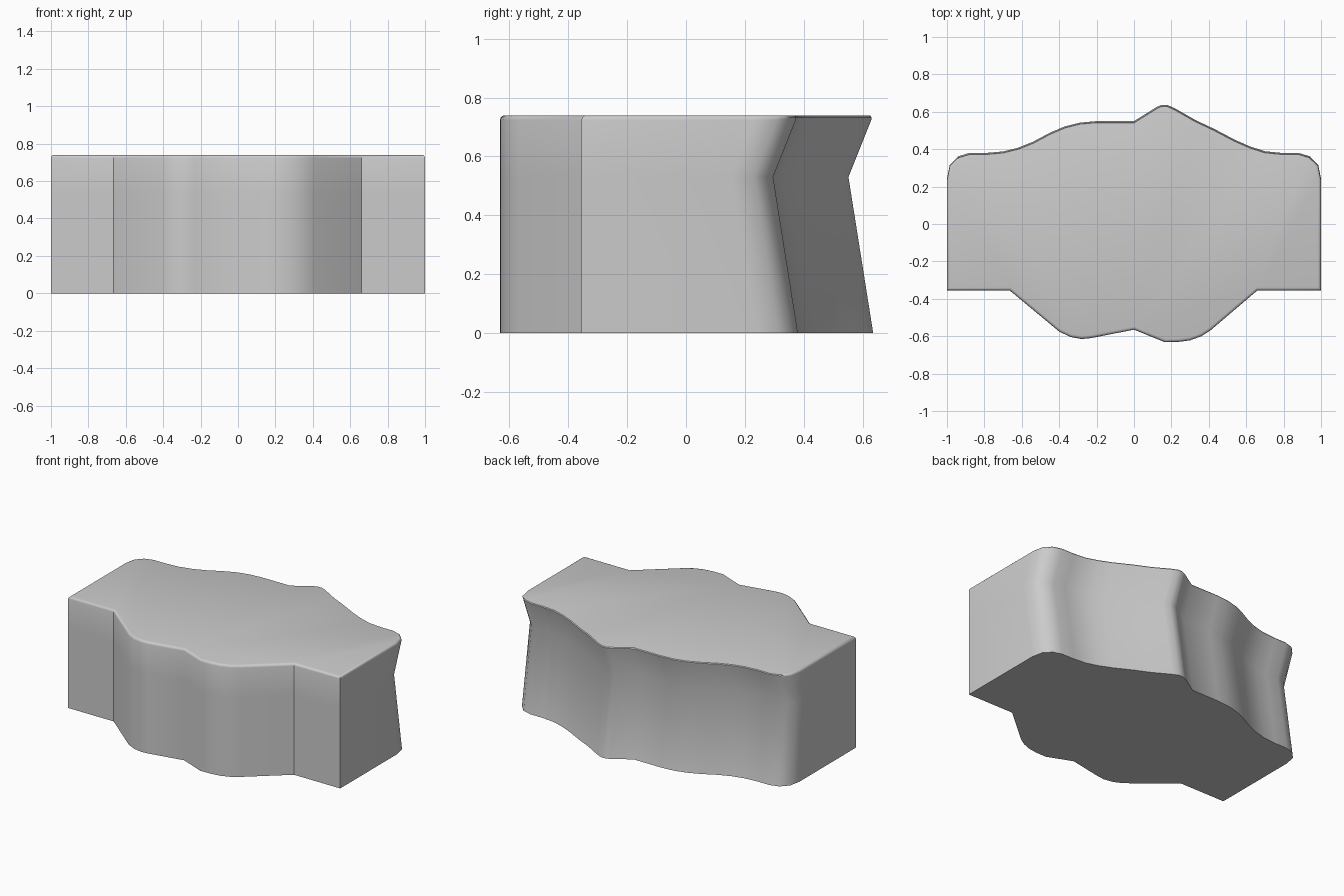
import bpy, bmesh

if "Cube" in bpy.data.objects:
    bpy.data.objects.remove(bpy.data.objects["Cube"])

# Back outline, left to right
corner = [(1, .24), (.985, .315), (.94, .362), (.88, .38), (.79, .38)]
back = [(-x, y) for x, y in corner] + [
    (-.7, .388), (-.62, .408), (-.54, .44), (-.45, .488), (-.37, .522),
    (-.29, .542), (-.2, .55), (0, .55), (.12, .625), (.145, .636), (.18, .636),
    (.22, .618), (.33, .555), (.43, .508), (.54, .45), (.62, .415), (.7, .389)
] + corner[::-1]

# Front outline, right to left
front = [(1, -.355), (.66, -.355), (.41, -.568), (.36, -.6), (.3, -.622),
         (.24, -.63), (.165, -.632), (0, -.565), (-.23, -.61), (-.28, -.615),
         (-.34, -.604), (-.4, -.575), (-.665, -.355), (-1, -.355)]

# Height and inward shift of the back for each ring
layers = [(0, 0), (.53, .084), (.74, 0)]

bm = bmesh.new()
rings = []
for z, shift in layers:
    ring = [bm.verts.new((x, y - shift, z)) for x, y in back]
    ring += [bm.verts.new((x, y, z)) for x, y in front]
    rings.append(ring)

# Walls
n = len(rings[0])
for low, high in zip(rings, rings[1:]):
    for i in range(n):
        j = (i + 1) % n
        bm.faces.new((low[i], low[j], high[j], high[i]))

# Flat top and bottom
bm.faces.new(rings[0])
top = bm.faces.new(rings[-1])
bmesh.ops.recalc_face_normals(bm, faces=bm.faces)

# Small rounding around the top rim
bmesh.ops.bevel(bm, geom=list(top.edges), offset=.016, offset_type='OFFSET',
                segments=3, profile=.5, affect='EDGES', clamp_overlap=True)

mesh = bpy.data.meshes.new("contoured_block")
bm.to_mesh(mesh)
bm.free()
block = bpy.data.objects.new("contoured_block", mesh)
bpy.context.collection.objects.link(block)

# Smooth shading with sharp corners kept
bpy.context.view_layer.objects.active = block
block.select_set(True)
bpy.ops.object.shade_smooth_by_angle(angle=.61)
